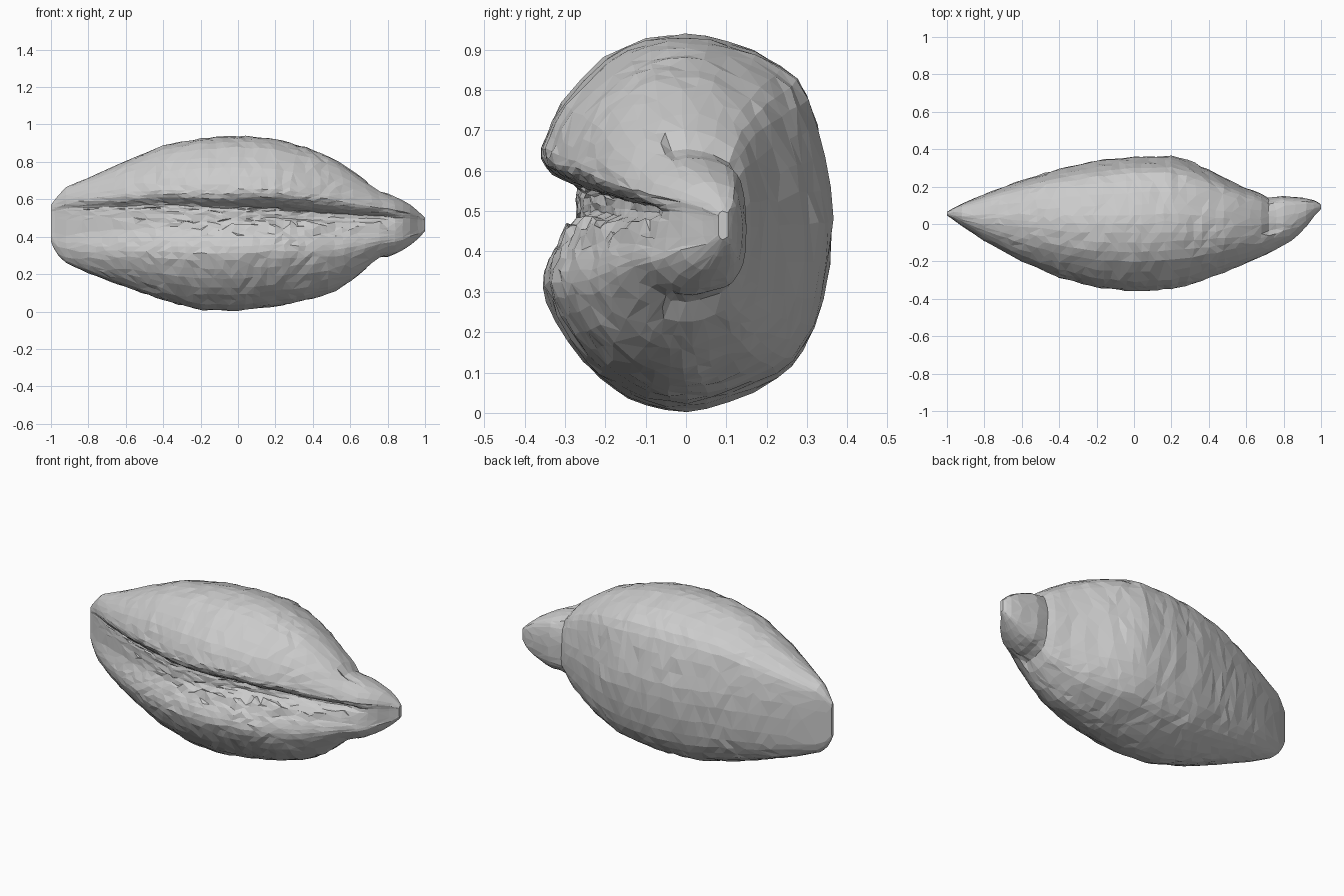
import bpy, bmesh, random
from math import exp

if "Cube" in bpy.data.objects:
    bpy.data.objects.remove(bpy.data.objects["Cube"])

random.seed(4)

# Stations along the shell: x, top z, bottom z, back y, front y
STATIONS = [
    (-1.0, .57, .375, .065, .045), (-.975, .605, .315, .08, .03), (-.93, .66, .265, .105, -.005),
    (-.8, .715, .205, .16, -.09), (-.6, .805, .13, .235, -.2), (-.4, .89, .06, .295, -.285),
    (-.2, .927, .01, .34, -.34), (0, .939, .005, .362, -.362), (.2, .925, .03, .362, -.347),
    (.3, .895, .045, .335, -.325), (.4, .865, .07, .29, -.29), (.5, .825, .10, .24, -.25),
    (.6, .76, .16, .19, -.21), (.68, .705, .22, .165, -.175), (.76, .65, .28, .155, -.135),
    (.85, .61, .31, .145, -.085), (.91, .58, .345, .14, -.03), (.97, .53, .395, .125, .05),
    (1.0, .50, .43, .105, .08)]

# Unit cross-section (y, z), from the slit floor over the top and round
SECTION = [
    (-.4, .13), (-.6, .16), (-.78, .20), (-.92, .26), (-1, .34), (-.97, .45), (-.85, .64),
    (-.56, .87), (-.28, .97), (0, 1), (.28, .96), (.64, .84), (.83, .67), (.94, .34), (1, 0),
    (.93, -.43), (.79, -.69), (.62, -.83), (.28, -.95), (0, -1), (-.28, -.97), (-.5, -.88),
    (-.7, -.74), (-.9, -.52), (-.98, -.34), (-.94, -.2), (-.86, -.09), (-.77, .0), (-.58, .05)]


def station(x):
    """Interpolate the shell outline at x."""
    for a, b in zip(STATIONS, STATIONS[1:]):
        if x <= b[0]:
            t = (x - a[0]) / (b[0] - a[0])
            return [p + (q - p) * t for p, q in zip(a, b)]
    return STATIONS[-1]


def dense(points):
    """Closed curve with a midpoint smoothed into every segment."""
    out, n = [], len(points)
    for i in range(n):
        a, b, c, d = (points[(i + k) % n] for k in (-1, 0, 1, 2))
        out.append(b)
        out.append(tuple((9 * (b[k] + c[k]) - a[k] - d[k]) / 16 for k in (0, 1)))
    return out


def ramp(x, a, b):
    return min(1, max(0, (x - a) / (b - a)))


# Shell body: loft of grooved sections
bm = bmesh.new()
section = dense(SECTION)
n = len(section)
xs = [-1, -.985] + [-.96 + .04 * i for i in range(49)] + [.985, 1]
rings = []
for x in xs:
    _, zt, zb, yb, yf = station(x)
    zc, hz, yc, hy = (zt + zb) / 2, (zt - zb) / 2, (yb + yf) / 2, (yb - yf) / 2
    # Slit is shallow on the left, deep on the right, closed at the tip
    floor = -.82 + .3 * ramp(x, -.25, .5)
    close = ramp(x, .76, .9)
    power = (hz / .465) ** .8 if x < 0 else (hz / .465) ** .35
    pinch = 1 - .13 * exp(-((x - .73) / .035) ** 2)
    ring = []
    for i, (u, v) in enumerate(section):
        inner = i < 5 or i > n - 5
        u = min(u, floor + .02 * (v - .1)) if inner else u
        if i < 9 or i > n - 10:
            u += (-.93 - u) * close * .9
        v = abs(v) ** power * (1 if v > 0 else -1)
        # Shoulder crease between body and spire
        if u > -.3:
            u, v = u * pinch, v * pinch
        z = zc + v * hz
        # Toothed lower lip of the slit
        if n - 7 < i < n - 3 and -.3 < x < .85:
            z += random.uniform(-.018, .018)
        k = .006 * min(1, 3 * hy)
        y = yc + u * hy
        ring.append(bm.verts.new((min(1, max(-1, x + random.uniform(-k, k))),
                                  y + random.uniform(-k, k) * .7, z + random.uniform(-k, k) * .7)))
    rings.append(ring)
for a, b in zip(rings, rings[1:]):
    for i in range(n):
        j = (i + 1) % n
        bm.faces.new((a[i], a[j], b[j], b[i]))
bm.faces.new(rings[0])
bm.faces.new(rings[-1])
bmesh.ops.triangulate(bm, faces=bm.faces[:])
bmesh.ops.recalc_face_normals(bm, faces=bm.faces[:])

mesh = bpy.data.meshes.new("shell")
bm.to_mesh(mesh)
bm.free()
shell = bpy.data.objects.new("shell", mesh)
bpy.context.collection.objects.link(shell)

# Irregular low-poly facets
facets = shell.modifiers.new("facets", 'DECIMATE')
facets.ratio = .6
